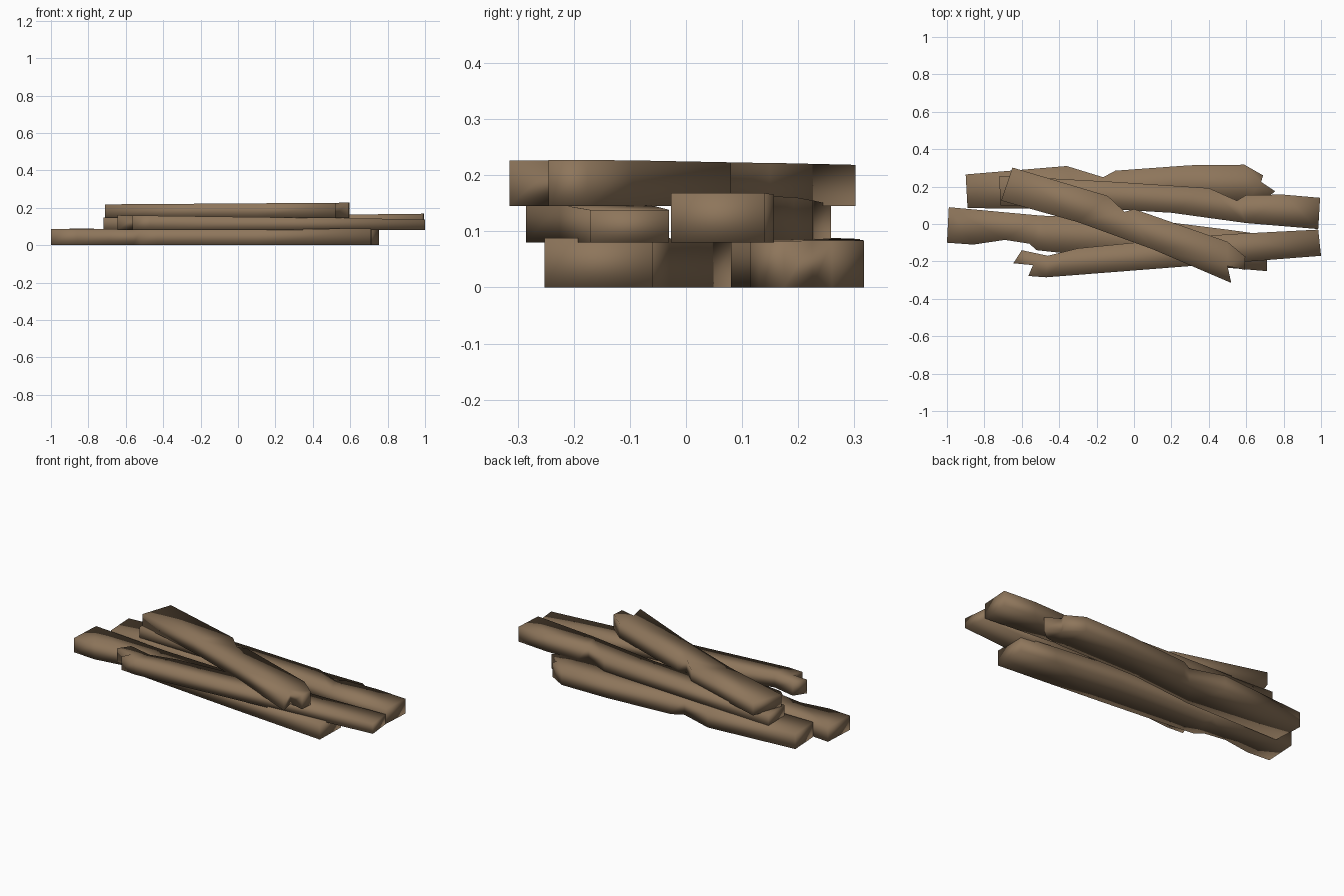
import bpy, bmesh

wood = bpy.data.materials.new("brown wood")
wood.diffuse_color = (0.27, 0.18, 0.105, 1)


def log(name, outline, z_bottom, top_left, top_right):
    """Extrude a top-view outline; the top slopes evenly from its left end to its right end."""
    x0 = min(p[0] for p in outline)
    x1 = max(p[0] for p in outline)
    bm = bmesh.new()
    low = [bm.verts.new((x, y, z_bottom)) for x, y in outline]
    high = [bm.verts.new((x, y, top_left + (top_right - top_left) * (x - x0) / (x1 - x0)))
            for x, y in outline]
    bm.faces.new(low)
    bm.faces.new(high)
    n = len(outline)
    for i in range(n):
        j = (i + 1) % n
        bm.faces.new((low[i], low[j], high[j], high[i]))
    bmesh.ops.recalc_face_normals(bm, faces=bm.faces)
    bmesh.ops.triangulate(bm, faces=[f for f in bm.faces if len(f.verts) > 4],
                          quad_method='BEAUTY', ngon_method='BEAUTY')
    for f in bm.faces:
        f.smooth = True
    mesh = bpy.data.meshes.new(name)
    bm.to_mesh(mesh)
    bm.free()
    mesh.materials.append(wood)
    ob = bpy.data.objects.new(name, mesh)
    bpy.context.collection.objects.link(ob)


# Bottom layer
log("bottom_back_log", [
    (-0.89, 0.085), (-0.3, 0.08), (0.1, 0.12), (0.6, 0.115), (0.7, 0.13), (0.755, 0.175),
    (0.68, 0.225), (0.69, 0.26), (0.59, 0.317), (0.3, 0.314), (-0.1, 0.285),
    (-0.165, 0.25), (-0.36, 0.31), (-0.9, 0.265)], 0, 0.088, 0.083)
log("bottom_front_log", [
    (-1.0, -0.1), (-0.86, -0.11), (-0.69, -0.085), (-0.56, -0.105), (-0.52, -0.14),
    (-0.43, -0.15), (0.1, -0.2), (0.71, -0.252), (0.715, -0.06), (0.5, -0.03),
    (0.1, 0.02), (-0.5, 0.045), (-0.99, 0.09)], 0, 0.085, 0.088)

# Middle layer
log("middle_back_log", [
    (-0.715, 0.1), (-0.3, 0.09), (0.2, 0.06), (0.6, 0.005), (0.985, -0.027), (0.995, 0.14),
    (0.8, 0.157), (0.6, 0.155), (0.55, 0.125), (0.4, 0.192), (-0.1, 0.225),
    (-0.72, 0.258)], 0.08, 0.148, 0.168)
log("middle_front_log", [
    (-0.645, -0.21), (-0.54, -0.22), (-0.565, -0.278), (-0.47, -0.285), (0.3, -0.225),
    (1.0, -0.17), (0.985, -0.03), (0.5, -0.055), (0.1, -0.09), (-0.3, -0.13),
    (-0.46, -0.17), (-0.6, -0.14)], 0.08, 0.16, 0.138)

# Top log lying across the pile
log("top_log", [
    (-0.71, 0.125), (-0.3, 0.01), (0.1, -0.135), (0.52, -0.315), (0.5, -0.225),
    (0.59, -0.245), (0.595, -0.175), (0.5, -0.095), (0.0, 0.08), (-0.05, 0.065),
    (-0.14, 0.15), (-0.65, 0.302)], 0.145, 0.218, 0.227)
